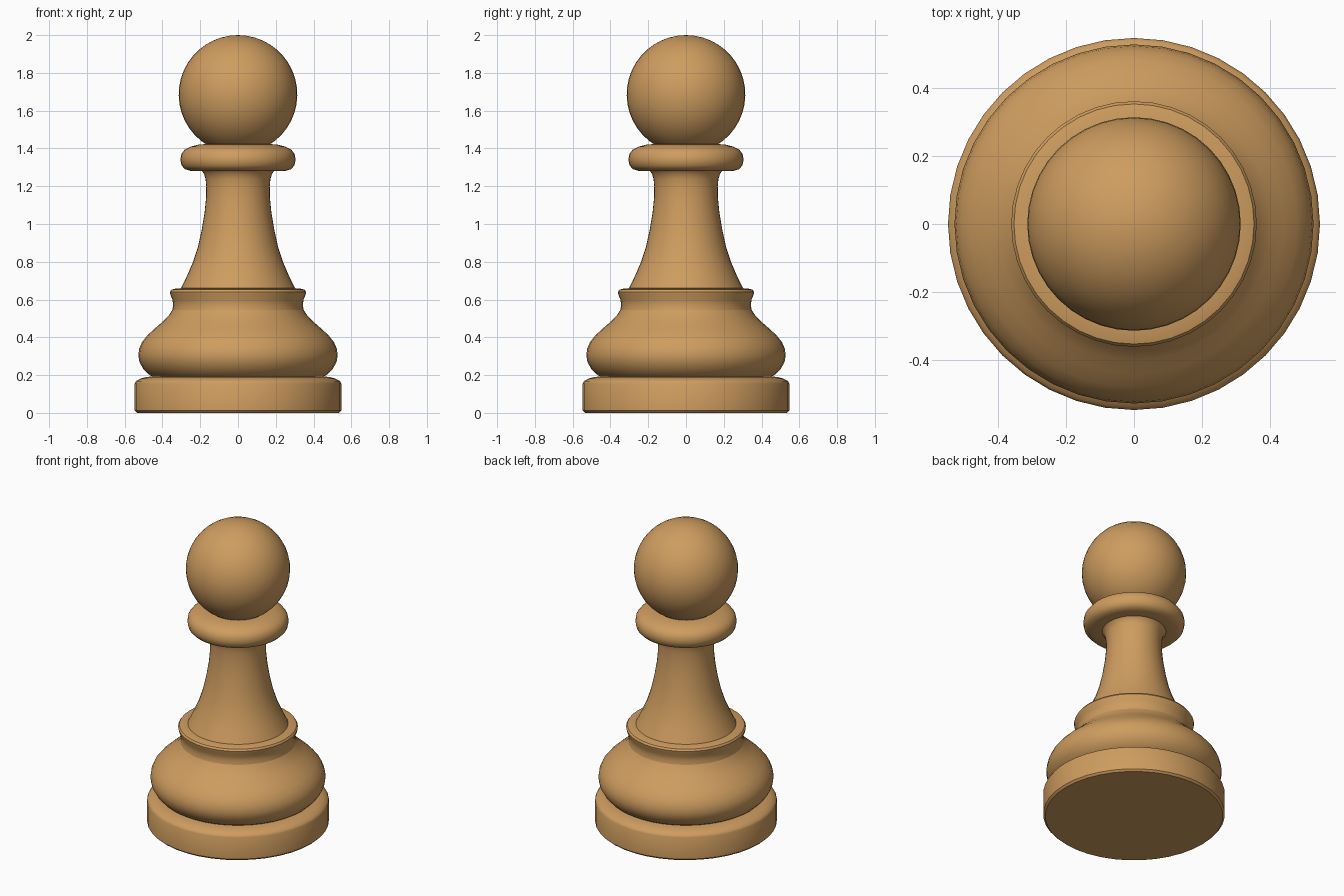
import bpy, math

if "Cube" in bpy.data.objects:
    bpy.data.objects.remove(bpy.data.objects["Cube"])

SEGMENTS = 40

wood = bpy.data.materials.new("warm_wood")
wood.diffuse_color = (0.62, 0.335, 0.115, 1)
wood.use_nodes = True
wood.node_tree.nodes["Principled BSDF"].inputs["Base Color"].default_value = wood.diffuse_color


def lathe(name, profile):
    """Revolve (radius, z) points, listed bottom to top, around the z axis."""
    verts, faces, rings = [], [], []
    for r, z in profile:
        start = len(verts)
        if r < 1e-5:
            verts.append((0, 0, z))
            rings.append([start] * SEGMENTS)
        else:
            for i in range(SEGMENTS):
                a = 2 * math.pi * i / SEGMENTS
                verts.append((r * math.cos(a), r * math.sin(a), z))
            rings.append(list(range(start, start + SEGMENTS)))
    for low, high in zip(rings, rings[1:]):
        for i in range(SEGMENTS):
            j = (i + 1) % SEGMENTS
            quad = [low[i], low[j], high[j], high[i]]
            faces.append(list(dict.fromkeys(quad)))
    mesh = bpy.data.meshes.new(name)
    mesh.from_pydata(verts, [], faces)
    mesh.materials.append(wood)
    obj = bpy.data.objects.new(name, mesh)
    bpy.context.collection.objects.link(obj)
    bpy.ops.object.select_all(action='DESELECT')
    obj.select_set(True)
    bpy.context.view_layer.objects.active = obj
    bpy.ops.object.shade_smooth_by_angle(angle=math.radians(40))
    return obj


# Foot disc with a softened top rim
lathe("base", [(0, 0), (0.535, 0), (0.547, 0.012), (0.547, 0.155), (0.54, 0.168),
               (0.515, 0.182), (0.485, 0.19), (0.455, 0.193)])

# Bulging body, rising to a waist
lathe("body", [(0.455, 0.193), (0.475, 0.205), (0.503, 0.235), (0.522, 0.27),
               (0.528, 0.305), (0.523, 0.34), (0.508, 0.375), (0.48, 0.41),
               (0.44, 0.447), (0.40, 0.482), (0.367, 0.515), (0.348, 0.545)])

# Flared lip above the body
lathe("lower_collar", [(0.348, 0.545), (0.343, 0.57), (0.347, 0.60), (0.358, 0.625),
                       (0.361, 0.64), (0.353, 0.652), (0.33, 0.658), (0.302, 0.66)])

# Tapering stem, flaring slightly under the ring
lathe("stem", [(0.302, 0.66), (0.268, 0.73), (0.238, 0.80), (0.212, 0.88),
               (0.192, 0.97), (0.177, 1.06), (0.169, 1.14), (0.168, 1.20),
               (0.172, 1.24), (0.181, 1.268), (0.192, 1.28)])

# Neck ring
lathe("neck_ring", [(0.192, 1.28), (0.25, 1.281), (0.28, 1.29), (0.299, 1.31),
                    (0.305, 1.34), (0.30, 1.37), (0.283, 1.393), (0.25, 1.41),
                    (0.21, 1.42), (0.16, 1.424)])

# Ball head, starting where it meets the ring
R, CZ = 0.314, 1.686
start = -math.acos(0.16 / R)
arc = [start + (math.pi / 2 - start) * i / 18 for i in range(19)]
lathe("head", [(R * math.cos(a), CZ + R * math.sin(a)) for a in arc])
